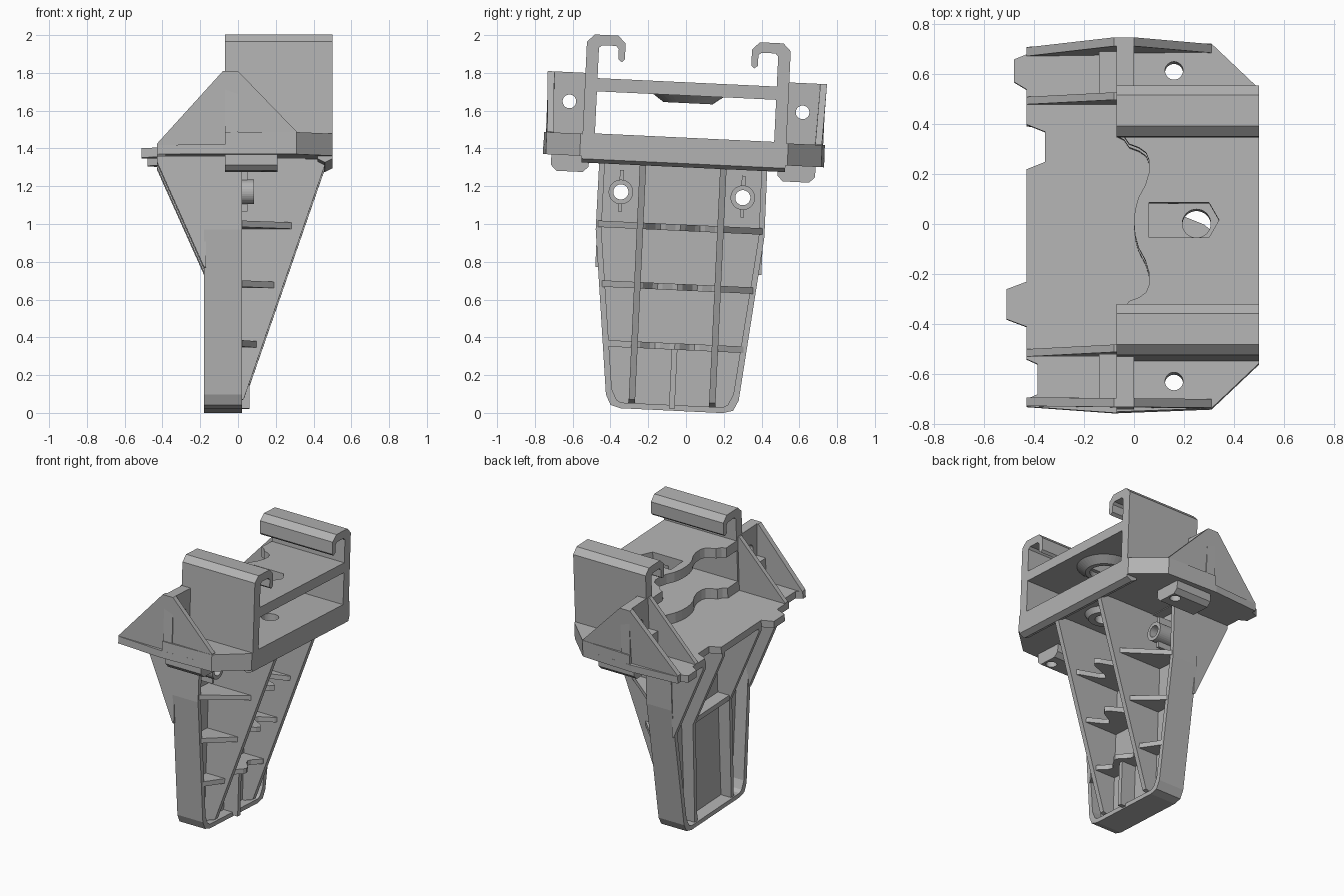
import bpy, bmesh, math
from mathutils import Matrix, Vector

cube = bpy.data.objects.get("Cube")
if cube:
    bpy.data.objects.remove(cube)

grey = bpy.data.materials.new("plain_grey")
grey.use_nodes = True
grey.diffuse_color = (0.45, 0.45, 0.45, 1)
grey.node_tree.nodes["Principled BSDF"].inputs["Base Color"].default_value = (0.45, 0.45, 0.45, 1)

# The whole bracket leans slightly about the x axis
PIVOT = Matrix.Translation((0, 0, 1.62))
LEAN = PIVOT @ Matrix.Rotation(math.radians(-2.7), 4, 'X') @ PIVOT.inverted()


def prism(name, axis, pts, a, b, cutter=False):
    """Extrude a flat outline along an axis from a to b."""
    place = {'x': lambda p, d: (d, p[0], p[1]),
             'y': lambda p, d: (p[0], d, p[1]),
             'z': lambda p, d: (p[0], p[1], d)}[axis]
    bm = bmesh.new()
    face = bm.faces.new([bm.verts.new(place(p, a)) for p in pts])
    out = bmesh.ops.extrude_face_region(bm, geom=[face])
    shift = Vector(place((0, 0), b - a))
    bmesh.ops.translate(bm, vec=shift, verts=[v for v in out['geom'] if isinstance(v, bmesh.types.BMVert)])
    bmesh.ops.recalc_face_normals(bm, faces=bm.faces)
    mesh = bpy.data.meshes.new(name)
    bm.to_mesh(mesh)
    bm.free()
    mesh.materials.append(grey)
    ob = bpy.data.objects.new(name, mesh)
    bpy.context.collection.objects.link(ob)
    ob.matrix_world = LEAN
    if cutter:
        ob.hide_render = True
        ob.hide_set(True)
        ob.display_type = 'WIRE'
    return ob


def box(name, x, y, z, cutter=False):
    return prism(name, 'z', [(x[0], y[0]), (x[1], y[0]), (x[1], y[1]), (x[0], y[1])], z[0], z[1], cutter)


def circle(u, v, r, n=32):
    return [(u + r * math.cos(2 * math.pi * i / n), v + r * math.sin(2 * math.pi * i / n)) for i in range(n)]


def cut(ob, *cutters):
    for c in cutters:
        m = ob.modifiers.new("cut", 'BOOLEAN')
        m.operation, m.solver, m.object = 'DIFFERENCE', 'EXACT', c


def flip(pts, s):
    """Mirror the first coordinate."""
    return [(s * u, v) for u, v in pts]


def flip_y(pts, s):
    return [(u, s * v) for u, v in pts]


# Leg: rimmed tray with a web in the middle
def leg_outline(inset, top):
    half = [(0.27, 0.01 + inset), (0.325 - inset, 0.025 + inset), (0.352 - inset, 0.08 + inset),
            (0.447 - inset, 0.95), (0.445 - inset, top)]
    return half + flip(half, -1)[::-1]


leg = prism("leg_body", 'x', leg_outline(0, 1.35), -0.18, 0.02)
boss_holes = [prism("boss_hole_cutter", 'x', circle(s * 0.323, 1.154, 0.04), -0.3, 0.2, True) for s in (-1, 1)]
cut(leg,
    prism("front_pocket_cutter", 'x', leg_outline(0.03, 1.33), -0.05, 0.1, True),
    prism("rear_pocket_cutter", 'x', leg_outline(0.03, 1.33), -0.3, -0.09, True),
    *boss_holes)

RIB_ROWS = [(0.98, 0.31, 0.446), (0.665, 0.21, 0.41), (0.35, 0.11, 0.375)]
for s, hole in zip((-1, 1), boss_holes):
    # long tapering ribs and rear braces
    prism("long_rib", 'y', [(-0.06, 0.03), (0.03, 0.06), (0.47, 1.33), (-0.06, 1.35)], s * 0.196, s * 0.23)
    prism("rear_side_brace", 'y', [(-0.17, 0.75), (-0.18, 0.75), (-0.43, 1.31), (-0.43, 1.35), (-0.17, 1.35)],
          s * 0.405, s * 0.44)
    prism("rear_inner_brace", 'y', [(-0.08, 0.03), (-0.17, 0.03), (-0.18, 0.75), (-0.43, 1.31), (-0.43, 1.35), (-0.08, 1.35)],
          s * 0.19, s * 0.22)
    for z, reach, half in RIB_ROWS:
        prism("side_shelf", 'z', flip_y([(-0.06, 0.21), (reach, 0.21), (0.02, half - 0.01), (-0.06, half - 0.01)], s),
              z - 0.017, z + 0.017)
    # round bosses with fins
    boss = prism("boss", 'x', circle(s * 0.323, 1.154, 0.065), -0.06, 0.085)
    cut(boss, hole)
    for low, high in ((1.05, 1.1), (1.21, 1.27)):
        box("boss_fin", (-0.06, 0.05), (s * 0.323 - 0.01, s * 0.323 + 0.01), (low, high))
for z, reach, half in RIB_ROWS:
    wave = [(reach * (0.7 + 0.3 * math.cos(math.pi * (i / 8 - 1) * 2)), 0.21 * (i / 8 - 1)) for i in range(17)]
    prism("wavy_shelf", 'z', [(-0.06, -0.21)] + wave + [(-0.06, 0.21)], z - 0.017, z + 0.017)
box("foot_rib", (-0.06, 0.06), (-0.015, 0.015), (0.02, 0.34))
box("rear_cross_bar", (-0.18, -0.08), (-0.2, 0.2), (0.75, 0.785))

# Base floor with interlocking tabs and notches along its rear edge
floor_right = [(0.5, 0.55), (0.31, 0.73), (-0.08, 0.745), (-0.43, 0.72)]
rear_edge = [(-0.43, 0.69), (-0.48, 0.67), (-0.48, 0.58), (-0.43, 0.55),
             (-0.43, 0.41), (-0.355, 0.38), (-0.355, 0.26), (-0.43, 0.23),
             (-0.43, -0.22), (-0.51, -0.25), (-0.51, -0.37), (-0.43, -0.40),
             (-0.43, -0.53), (-0.385, -0.55), (-0.385, -0.67), (-0.43, -0.69)]
base = prism("base_floor", 'z', floor_right + rear_edge + flip_y(floor_right, -1)[::-1], 1.335, 1.385)
bolt = prism("bolt_hole_cutter", 'z', circle(0.25, 0.01, 0.057), 1.2, 1.6, True)
wing_bolts = [prism("wing_bolt_cutter", 'z', circle(0.16, s * 0.622, 0.036), 1.2, 1.6, True) for s in (-1, 1)]
cut(base, bolt, *wing_bolts)
prism("front_lip", 'y', [(0.46, 1.30), (0.5, 1.32), (0.5, 1.4), (0.42, 1.4), (0.42, 1.32)], -0.54, 0.54)

# Two decks with a wavy rear edge
half_wave = [(-0.07, 0.48), (-0.07, 0.36), (-0.04, 0.345), (-0.02, 0.315), (0.02, 0.3), (0.048, 0.28), (0.06, 0.25),
             (0.06, 0.2), (0.045, 0.15), (0.018, 0.1), (0.004, 0.05)]
deck = [(0.5, 0.48)] + half_wave + [(0, 0)] + flip_y(half_wave, -1)[::-1] + [(0.5, -0.48)]
lower_deck = prism("lower_deck", 'z', deck, 1.36, 1.457)
cut(lower_deck, bolt)
upper_deck = prism("upper_deck", 'z', deck, 1.68, 1.75)
slot = prism("slot_cutter", 'z', [(0.06, -0.06), (0.30, -0.06), (0.34, 0.01), (0.30, 0.08), (0.06, 0.08)], 1.5, 1.9, True)
cut(upper_deck, slot)


# Tapered collars under both decks
def collar(name, top, drop, r_top, r_low, cutter):
    ob = prism(name, 'z', circle(0.25, 0.01, r_top, 40), top, top - drop)
    for v in ob.data.vertices:
        if v.co.z < top - drop / 2:
            v.co.x = 0.25 + (v.co.x - 0.25) * r_low / r_top
            v.co.y = 0.01 + (v.co.y - 0.01) * r_low / r_top
    cut(ob, cutter)
    return ob


collar("upper_collar", 1.69, 0.05, 0.2, 0.13, prism("collar_bore_cutter", 'z', circle(0.25, 0.01, 0.1), 1.6, 1.685, True))
cut(bpy.data.objects["upper_collar"], slot)
collar("lower_collar", 1.345, 0.045, 0.13, 0.1, bolt)

# Side walls with hooks, and the wings outside them
hook = [(0.475, 1.34), (0.54, 1.34), (0.54, 1.94), (0.50, 1.98), (0.375, 1.98), (0.335, 1.94), (0.335, 1.855),
        (0.35, 1.84), (0.37, 1.855), (0.37, 1.91), (0.385, 1.925), (0.46, 1.925), (0.475, 1.91)]
clip = [(0.5, 1.345), (0.5, 1.28), (0.53, 1.25), (0.67, 1.25), (0.7, 1.28), (0.7, 1.345)]
for s, wing_bolt in zip((-1, 1), wing_bolts):
    prism("hook_wall", 'x', flip(hook, s), -0.07, 0.5)
    block = prism("wing_floor", 'z', flip_y([(-0.07, 0.5), (0.5, 0.5), (0.5, 0.55), (0.31, 0.73), (-0.07, 0.744)], s), 1.36, 1.452)
    cut(block, wing_bolt)
    outer = prism("outer_gusset", 'y', [(-0.43, 1.37), (-0.43, 1.39), (-0.08, 1.775), (0, 1.775), (0.31, 1.455), (0.31, 1.37)],
                  s * 0.705, s * 0.74)
    # the gusset bows inwards towards its ends
    for v in outer.data.vertices:
        if v.co.x < -0.4:
            v.co.y -= s * 0.022
        elif v.co.x > 0.3:
            v.co.y -= s * 0.012
    prism("inner_gusset", 'y', [(-0.43, 1.37), (-0.43, 1.39), (-0.08, 1.775), (-0.03, 1.775), (-0.03, 1.37)], s * 0.49, s * 0.52)
    web = box("wing_web", (-0.07, 0), sorted((s * 0.5, s * 0.735)), (1.37, 1.775))
    cut(web, prism("web_hole_cutter", 'x', circle(s * 0.618, 1.62, 0.036), -0.3, 0.2, True))
    box("wing_step", (-0.14, -0.06), sorted((s * 0.51, s * 0.71)), (1.37, 1.55))
    under = prism("under_clip", 'x', flip(clip, s), -0.07, 0.21)
    cut(under, wing_bolt)
